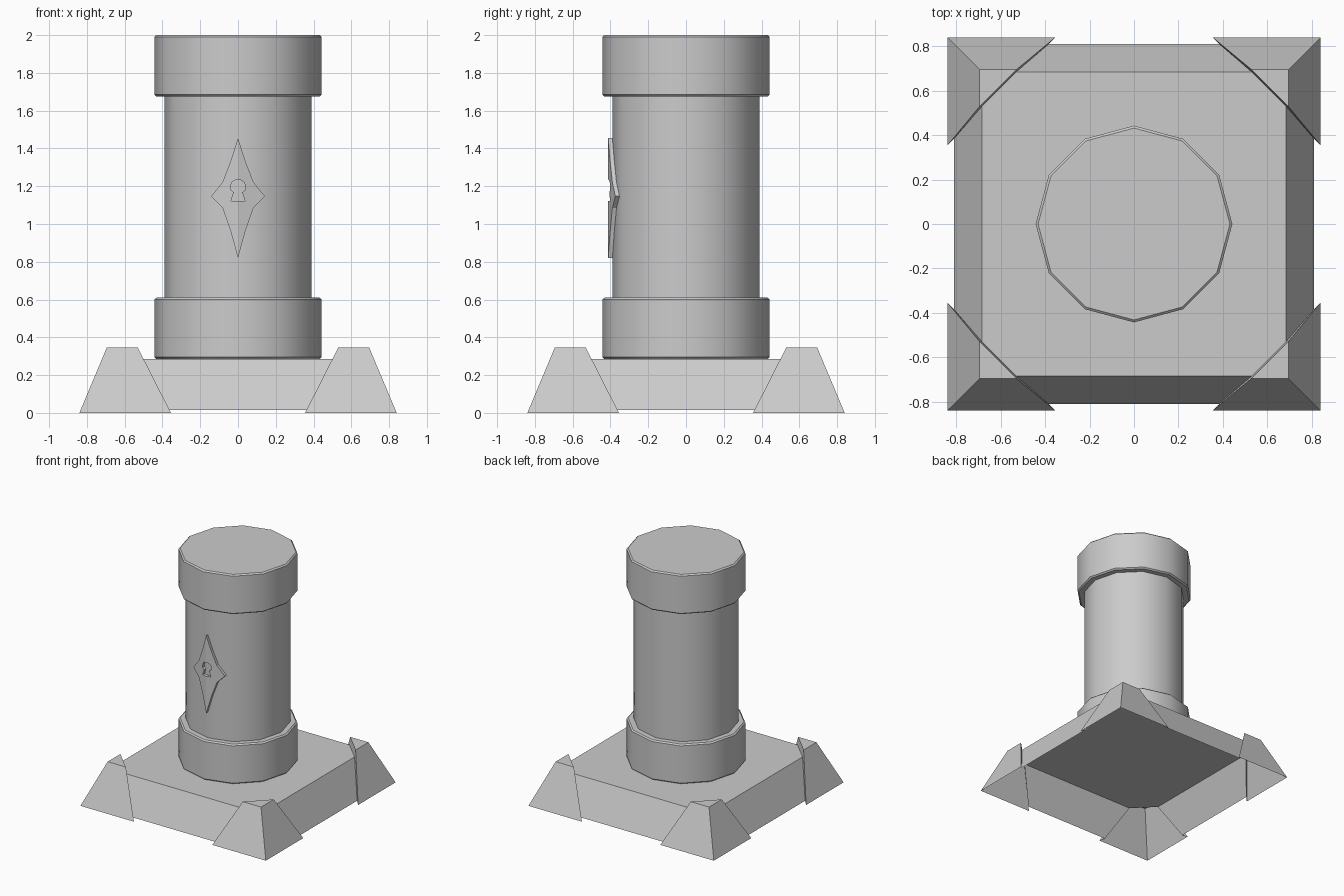
import bpy, bmesh, math

if "Cube" in bpy.data.objects:
    bpy.data.objects.remove(bpy.data.objects["Cube"])

SIDES = 12


def make_object(name, verts, faces, smooth=False):
    me = bpy.data.meshes.new(name)
    me.from_pydata(verts, [], faces)
    bm = bmesh.new()
    bm.from_mesh(me)
    bmesh.ops.remove_doubles(bm, verts=bm.verts, dist=1e-5)
    bmesh.ops.recalc_face_normals(bm, faces=bm.faces)
    bm.to_mesh(me)
    bm.free()
    ob = bpy.data.objects.new(name, me)
    bpy.context.collection.objects.link(ob)
    if smooth:
        bpy.ops.object.select_all(action='DESELECT')
        ob.select_set(True)
        bpy.context.view_layer.objects.active = ob
        bpy.ops.object.shade_smooth_by_angle(angle=math.radians(40))
    return ob


def lathe(name, profile, caps=True):
    verts, faces = [], []
    for r, z in profile:
        for i in range(SIDES):
            a = 2 * math.pi * i / SIDES
            verts.append((r * math.cos(a), r * math.sin(a), z))
    for k in range(len(profile) - 1):
        for i in range(SIDES):
            j = (i + 1) % SIDES
            p, q = k * SIDES, (k + 1) * SIDES
            faces.append((p + i, p + j, q + j, q + i))
    if caps:
        faces.append(tuple(range(SIDES)))
        faces.append(tuple(range(len(verts) - SIDES, len(verts))))
    return make_object(name, verts, faces, smooth=True)


def quarter_turns(points):
    out = []
    for k in range(4):
        c, s = [(1, 0), (0, 1), (-1, 0), (0, -1)][k]
        out += [(c * x - s * y, s * x + c * y, z) for x, y, z in points]
    return out


# Hollow sloped base: a plate with four side walls, corners left open
wall = [(-0.385, -0.81, 0.015), (0.385, -0.81, 0.015),
        (0.53, -0.685, 0.285), (-0.53, -0.685, 0.285)]
faces = [tuple(4 * k + i for i in range(4)) for k in range(4)]
plate = []
for k in range(4):
    plate += [4 * k + 3, 4 * k + 2]
make_object("base", quarter_turns(wall), faces + [tuple(plate)])

# Corner guards wrapping the base, open underneath
corner = [(0.355, 0.84, 0), (0.84, 0.84, 0), (0.84, 0.355, 0),
          (0.53, 0.695, 0.345), (0.695, 0.695, 0.345), (0.695, 0.53, 0.345),
          (0.385, 0.81, 0.015), (0.53, 0.685, 0.285),
          (0.81, 0.385, 0.015), (0.685, 0.53, 0.285)]
corner_faces = [(0, 1, 4, 3), (1, 2, 5, 4), (3, 4, 5),
                (0, 3, 7, 6), (2, 8, 9, 5), (3, 5, 9, 7)]
faces = [tuple(10 * k + i for i in f) for k in range(4) for f in corner_faces]
make_object("corner_guards", quarter_turns(corner), faces)

# Column shaft with a bevelled collar at each end
lathe("shaft", [(0.39, 0.59), (0.39, 1.69)], caps=False)
for name, z0, z1 in (("lower_collar", 0.285, 0.61), ("upper_collar", 1.675, 2.0)):
    lathe(name, [(0.432, z0), (0.443, z0 + 0.01), (0.443, z1 - 0.01), (0.432, z1)])

# Keyhole plate: half outline with the keyhole along the fold, mirrored
outline = [(0, 1.455), (0.04, 1.33), (0.082, 1.222), (0.142, 1.147),
           (0.082, 1.085), (0.04, 0.965), (0, 0.82)]
keyhole = [(0, 1.122), (0.037, 1.122), (0.022, 1.168)]
keyhole += [(0.041 * math.cos(a), 1.194 + 0.041 * math.sin(a))
            for a in [math.radians(d) for d in (-20, 10, 40, 65)]] + [(0, 1.235)]
half = outline + keyhole
n = len(half)
slope = math.tan(math.radians(15))
verts, faces = [], []
for side in (1, -1):
    b = len(verts)
    for y in (-0.412, -0.388):
        verts += [(side * x, y + slope * x, z) for x, z in half]
    faces += [tuple(range(b, b + n)), tuple(range(b + n, b + 2 * n))]
    for i in range(n):
        j = (i + 1) % n
        if half[i][0] == 0 and half[j][0] == 0:
            continue  # the fold stays open between the halves
        faces.append((b + i, b + j, b + n + j, b + n + i))
make_object("keyhole_plate", verts, faces)
